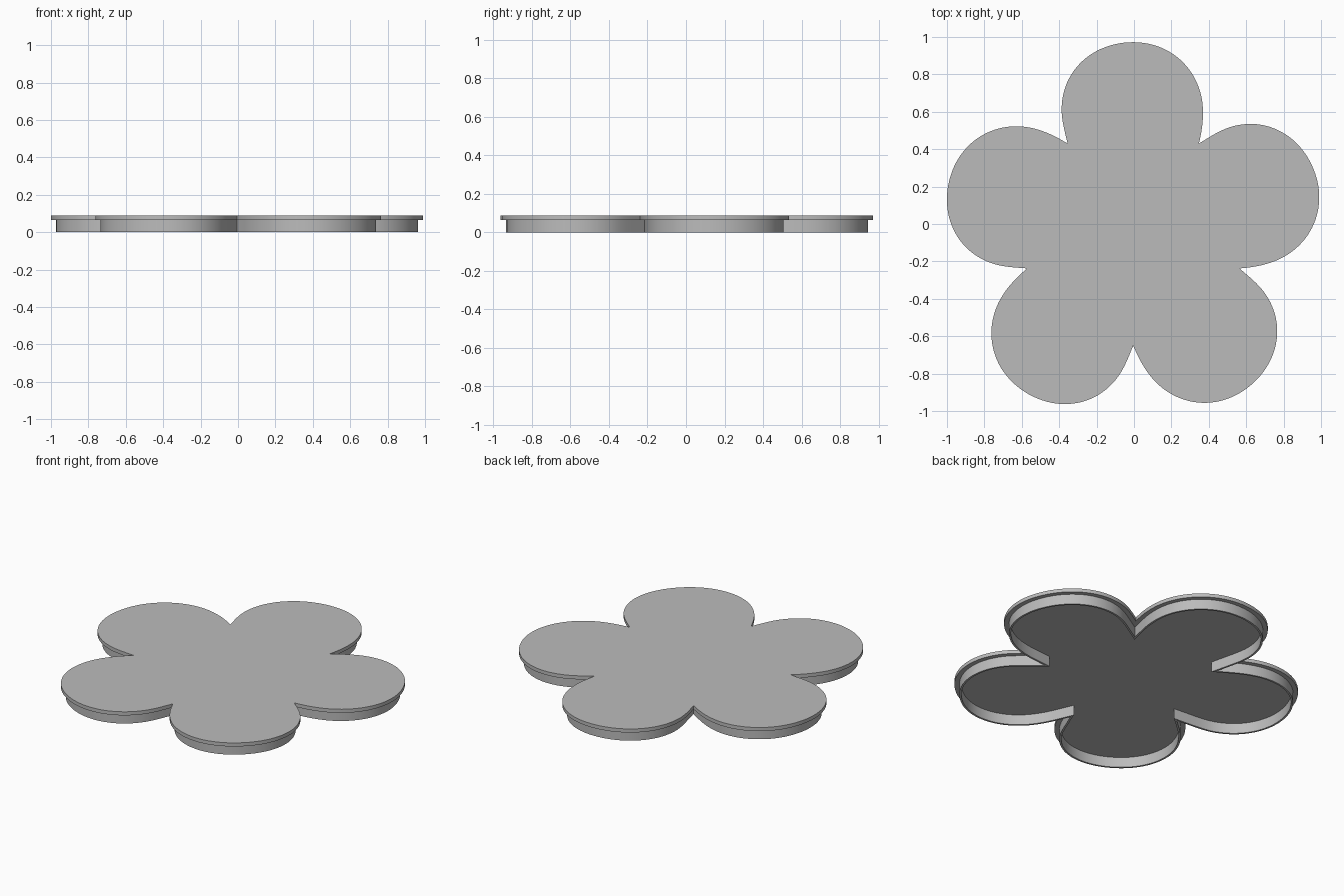
import bpy, bmesh, math
from mathutils import Vector
from mathutils.geometry import interpolate_bezier

if "Cube" in bpy.data.objects:
    bpy.data.objects.remove(bpy.data.objects["Cube"], do_unlink=True)

PETALS = 5
CENTRE = Vector((-0.004, -0.053))
WALL_TOP, CAP_TOP = 0.065, 0.088
STEP, THICKNESS = 0.028, 0.012

grey = bpy.data.materials.new("plain_grey")
grey.use_nodes = True
grey.diffuse_color = (0.5, 0.5, 0.5, 1)
grey.node_tree.nodes["Principled BSDF"].inputs["Base Color"].default_value = (0.5, 0.5, 0.5, 1)


def half_petal(side, width, belly):
    """Notch to tip; first coordinate sideways, second outwards."""
    notch, wide, tip = Vector((0.351, 0.483)), Vector((width, belly)), Vector((0, 1.025))
    low = interpolate_bezier(notch, notch + Vector((0.014, 0.06)), wide - Vector((0, 0.06)), wide, 9)
    high = interpolate_bezier(wide, wide + Vector((0, 0.21)), tip + Vector((0.215, 0)), tip, 25)
    return [Vector((side * p.x, p.y)) for p in low[:-1] + high]


def flower_outline():
    # Counter-clockwise: right notch, tip, then down the left side
    petal = half_petal(1, 0.373, 0.65) + half_petal(-1, 0.383, 0.665)[::-1][1:-1]
    points = []
    for i in range(PETALS):
        a = math.tau * i / PETALS
        c, s = math.cos(a), math.sin(a)
        points += [CENTRE + Vector((c * p.x - s * p.y, s * p.x + c * p.y)) for p in petal]
    return points


def inset(points, distance):
    """Mitred inward offset of a counter-clockwise outline."""
    result = []
    for i, p in enumerate(points):
        before = (p - points[i - 1]).normalized()
        after = (points[(i + 1) % len(points)] - p).normalized()
        n1, n2 = Vector((-before.y, before.x)), Vector((-after.y, after.x))
        result.append(p + (n1 + n2) * distance / (1 + n1.dot(n2)))
    return result


def loop(bm, points, z):
    return [bm.verts.new((p.x, p.y, z)) for p in points]


def bridge(bm, a, b):
    for i in range(len(a)):
        j = (i + 1) % len(a)
        bm.faces.new((a[i], a[j], b[j], b[i]))


def finish(bm, name):
    bmesh.ops.recalc_face_normals(bm, faces=bm.faces)
    mesh = bpy.data.meshes.new(name)
    bm.to_mesh(mesh)
    bm.free()
    mesh.materials.append(grey)
    obj = bpy.data.objects.new(name, mesh)
    bpy.context.collection.objects.link(obj)
    bpy.ops.object.select_all(action='DESELECT')
    obj.select_set(True)
    bpy.context.view_layer.objects.active = obj
    bpy.ops.object.shade_smooth_by_angle(angle=math.radians(30))


outline = flower_outline()

# Flat flower plate overhanging the wall
bm = bmesh.new()
bottom, top = loop(bm, outline, WALL_TOP), loop(bm, outline, CAP_TOP)
bridge(bm, bottom, top)
bm.faces.new(top)
bm.faces.new(bottom[::-1])
finish(bm, "top_plate")

# Thin wall under the plate, open below
bm = bmesh.new()
outer, inner = inset(outline, STEP), inset(outline, STEP + THICKNESS)
rings = [loop(bm, outer, 0), loop(bm, outer, WALL_TOP), loop(bm, inner, WALL_TOP), loop(bm, inner, 0)]
for k in range(4):
    bridge(bm, rings[k], rings[(k + 1) % 4])
finish(bm, "rim_wall")
